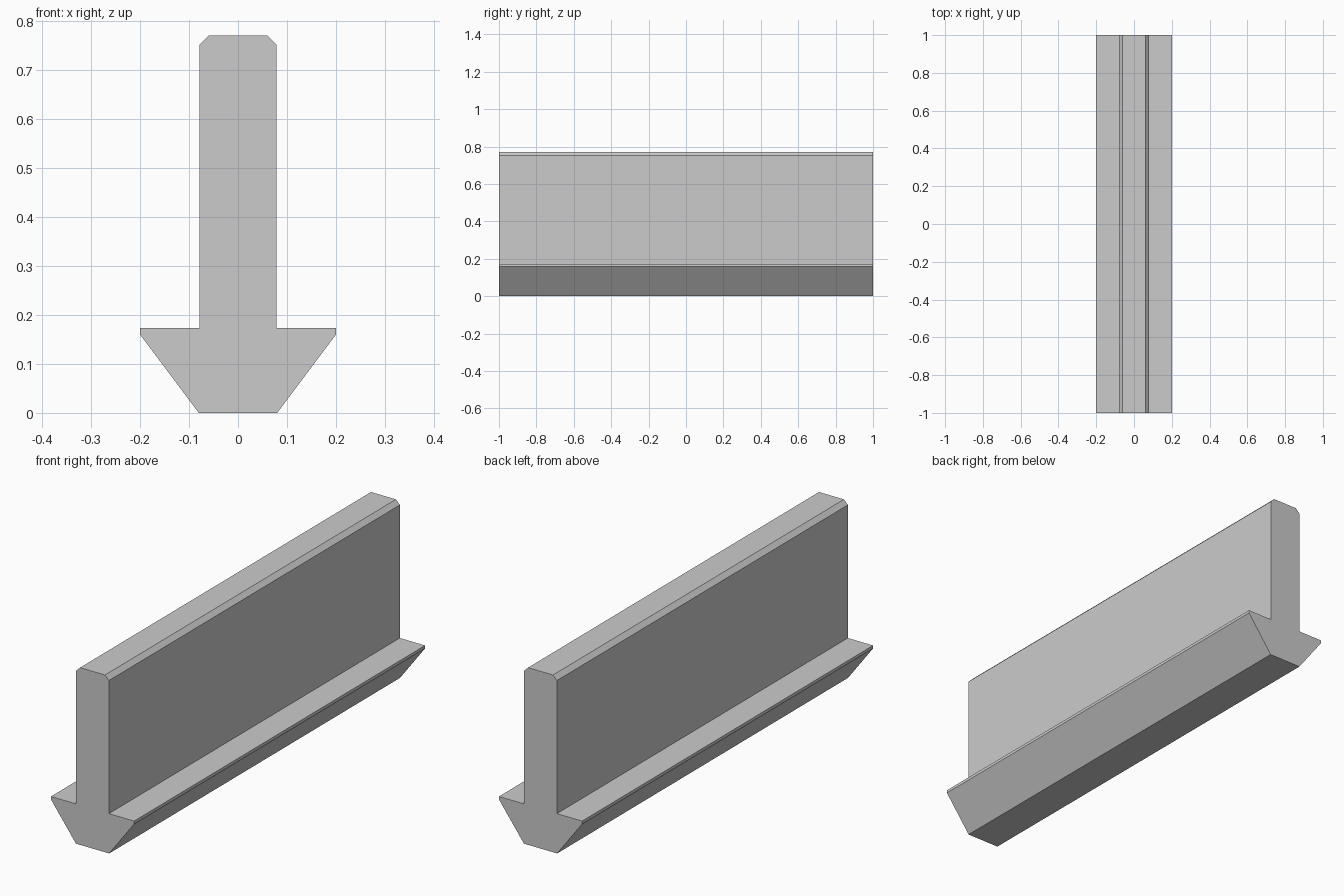
import bpy
import bmesh

cube = bpy.data.objects.get("Cube")
if cube:
    bpy.data.objects.remove(cube, do_unlink=True)

LENGTH = 2.0

# Plain grey material
grey = bpy.data.materials.new("light_grey")
grey.use_nodes = True
colour = (0.6, 0.6, 0.6, 1.0)
grey.diffuse_color = colour
grey.node_tree.nodes["Principled BSDF"].inputs["Base Color"].default_value = colour

# Half cross-section from the foot up: flared base, shoulder, web, chamfered top
half = [(0.08, 0), (0.2, 0.16), (0.2, 0.173),
        (0.079, 0.173), (0.079, 0.752), (0.06, 0.771)]
outline = half + [(-x, z) for x, z in reversed(half)]

# Rail: mirrored cross-section extruded from front to back
bm = bmesh.new()
front = bm.faces.new([bm.verts.new((x, -LENGTH / 2, z)) for x, z in outline])
extruded = bmesh.ops.extrude_face_region(bm, geom=[front], use_keep_orig=True)
back_verts = [v for v in extruded["geom"] if isinstance(v, bmesh.types.BMVert)]
bmesh.ops.translate(bm, verts=back_verts, vec=(0, LENGTH, 0))
bmesh.ops.recalc_face_normals(bm, faces=bm.faces)

mesh = bpy.data.meshes.new("rail")
bm.to_mesh(mesh)
bm.free()
mesh.materials.append(grey)
rail = bpy.data.objects.new("rail", mesh)
bpy.context.collection.objects.link(rail)
